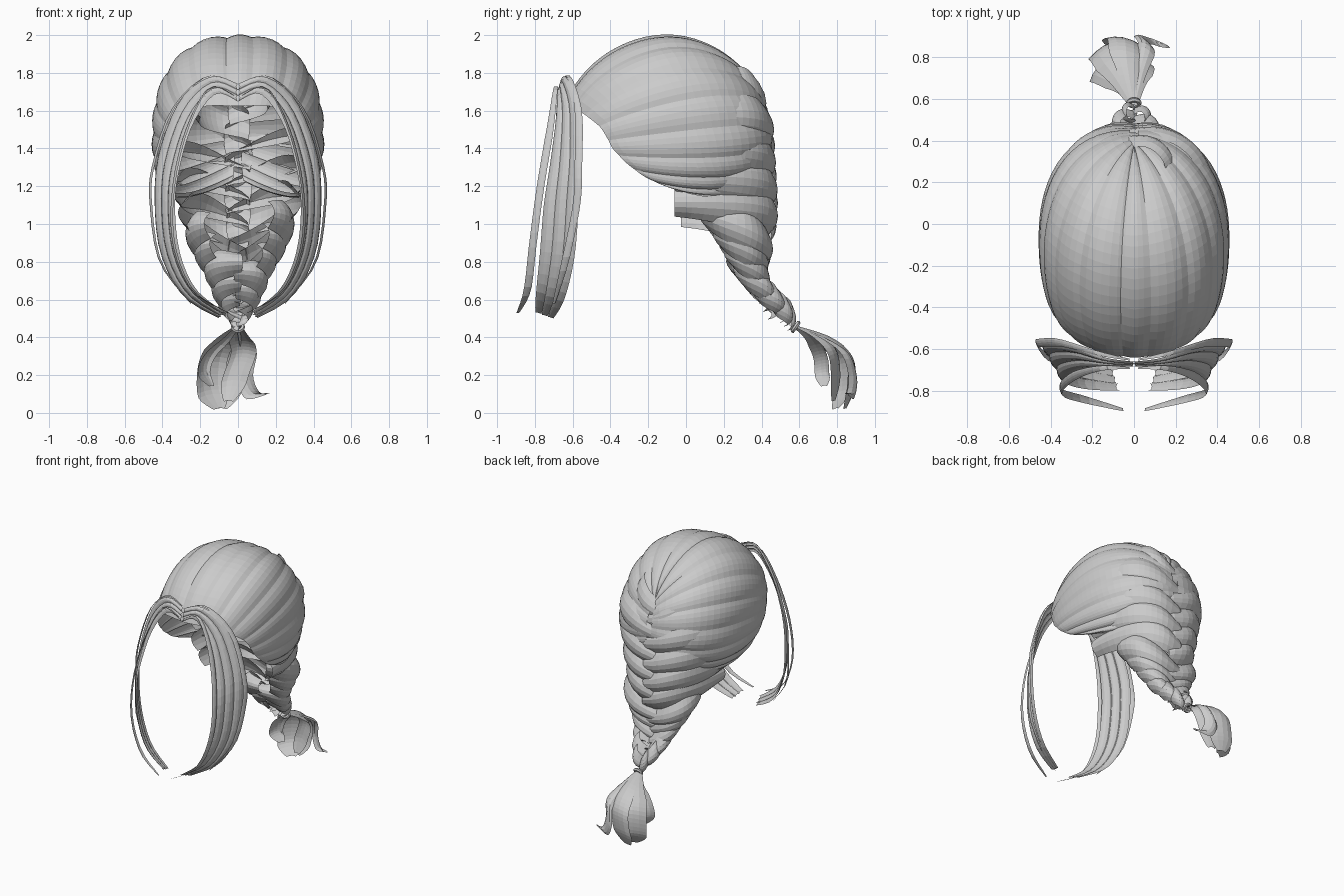
import bpy, math
from mathutils import Vector

if "Cube" in bpy.data.objects:
    bpy.data.objects.remove(bpy.data.objects["Cube"])


def spline(keys, t):
    """Catmull-Rom through keys, t in 0..1."""
    n = len(keys) - 1
    t = min(max(t, 0), 1) * n
    i = min(int(t), n - 1)
    f = t - i
    a, b, c, d = (Vector(keys[min(max(j, 0), n)]) for j in (i - 1, i, i + 1, i + 2))
    return 0.5 * (2 * b + (c - a) * f + (2 * a - 5 * b + 4 * c - d) * f ** 2
                  + (3 * b - a - 3 * c + d) * f ** 3)


def sheet(name, fn, nu, nv, s=1):
    """Quad sheet from fn(u, v), mirrored in x when s is -1."""
    verts, faces = [], []
    for i in range(nu + 1):
        for j in range(nv + 1):
            p = fn(i / nu, j / nv)
            verts.append((p[0] * s, p[1], p[2]))
    m = nv + 1
    for i in range(nu):
        for j in range(nv):
            q = [i * m + j, i * m + j + 1, (i + 1) * m + j + 1, (i + 1) * m + j]
            faces.append(q if s > 0 else q[::-1])
    me = bpy.data.meshes.new(name)
    me.from_pydata(verts, [], faces)
    ob = bpy.data.objects.new(name, me)
    bpy.context.collection.objects.link(ob)
    return ob


def arch(v):
    return 1 - (2 * v - 1) ** 2


# Swept-back cap: strands lie on a super-ellipsoid from hairline to braid
C = Vector((0, -0.1, 1.45))
HAIRLINE = [(0, -.63, 1.62), (.22, -.58, 1.61), (.38, -.47, 1.52),
            (.39, -.36, 1.38), (.36, -.2, 1.27), (.34, -.03, 1.2)]
GATHER = [(0, .39, 1.74), (.01, .41, 1.70), (.02, .45, 1.6),
          (.02, .46, 1.45), (.02, .46, 1.33), (.03, .45, 1.2)]


def shell_radius(d):
    c = .53 if d.z > 0 else .45
    b = .57 if d.y < 0 else .55
    q = 1.9
    yz = abs(d.y / b) ** q + abs(d.z / c) ** q
    return (abs(d.x / .435) ** 2.4 + yz ** (2.4 / q)) ** (-1 / 2.4)


def cap_dir(keys, t):
    d = (spline(keys, abs(t)) - C).normalized()
    if t < 0:
        d.x = -d.x
    return d


CAP = 9
for s in (1, -1):
    for k in range(CAP + (s > 0)):
        def cap(u, v):
            t = (k + v * 1.2 - .1 - .5 * s) / CAP     # middle strand crosses x = 0
            d = cap_dir(HAIRLINE, t).slerp(cap_dir(GATHER, t), u)
            lift = (.018 * arch(v) + .012 * v) * (.3 + .7 * abs(math.sin(math.pi * u)) ** .5)
            return C + d * (shell_radius(d) + lift)
        sheet("cap_strand", cap, 24, 6, s)

# Braid: overlapping lobes wrap from each side to the back centre line
#        height, half width, front y, back y
LEVELS = [(1.66, .29, .15, .445), (1.5, .40, .06, .475), (1.32, .40, -.02, .485),
          (1.17, .37, -.06, .495), (1.03, .33, -.06, .495), (.92, .29, .06, .465),
          (.82, .245, .14, .44), (.72, .185, .20, .46), (.62, .145, .28, .51),
          (.54, .11, .38, .56), (.49, .06, .48, .59)]


def level(t):
    n = len(LEVELS) - 1
    x = min(max(t, 0), 1) * n
    i = min(int(x), n - 1)
    return [p + (q - p) * (x - i) for p, q in zip(LEVELS[i], LEVELS[i + 1])]


LOBES = 11
for s in (1, -1):
    for k in range(LOBES):
        z, w, yf, yb = level((k + (.5 if s < 0 else 0)) / (LOBES - .5))
        ring = z < .95                       # lower braid wraps round the front
        yc = (yf + yb) / 2 if ring else yf
        a0 = -95 if z < .74 else -55 if ring else 0
        h = .13 + .12 * min(1, max(0, (z - .45) / .6))
        drop = .12 if z > .6 else .07

        def lobe(u, v):
            a = math.radians(a0 + (98 - a0) * u)
            ca, sa = math.cos(a), math.sin(a)
            sx = math.copysign(abs(ca) ** .8, ca)
            sy = math.copysign(abs(sa) ** .8, sa)
            pinch = max(0, (u - .75) / .25) ** 2
            edge = (1 - arch(v)) * min(.055, w * .38) + .03 * pinch
            if k == 0:
                edge += .09 * (1 - u)
            tall = h * (.45 + .55 * math.sin(math.pi * (.1 + .8 * u)))
            x = (w - edge) * sx
            y = yc + (yb - yc - edge) * sy
            lean = -.3 * (y - yc) if ring else 0
            return x, y, z + .06 + lean - drop * u ** 3 + (v - .5) * tall
        sheet("braid_lobe", lobe, 16, 6, s)

# Face-framing locks: a wide ribbon split into strands, plus loose wisps
OUTER = [(0, -.66, 1.74), (.14, -.64, 1.78), (.3, -.58, 1.66), (.41, -.56, 1.4),
         (.44, -.57, 1.15), (.41, -.59, .85), (.29, -.64, .62), (.10, -.70, .5)]
INNER = [(0, -.68, 1.65), (.12, -.68, 1.69), (.24, -.69, 1.53), (.31, -.72, 1.3),
         (.335, -.75, 1.1), (.31, -.77, .85), (.22, -.79, .65), (.05, -.80, .52)]


def strand(name, pts, side, out, width, bulge, s=1):
    side, out = Vector(side), Vector(out)

    def fn(u, v):
        w = width * min(1, .2 + 2.2 * u) * min(1, .35 + 4 * (1 - u))
        return spline(pts, u) + side * (v - .5) * w + out * arch(v) * bulge * w / width
    return sheet(name, fn, 22, 4, s)


for s in (1, -1):
    for k in range(3):
        def lock(u, v):
            taper = min(1, .8 + 4 * (1 - u))
            m = (k + .5 + (v - .5) * 1.1 * taper) / 3
            p = spline(OUTER, u * (1 - .01 * k)).lerp(spline(INNER, u * (1 - .01 * k)), m)
            return p + Vector((.7, -.5, .3)) * .014 * arch(v)
        sheet("front_lock", lock, 26, 4, s)
    strand("front_wisp", [(.02, -.69, 1.68), (.15, -.69, 1.72), (.27, -.72, 1.5),
                          (.34, -.77, 1.2), (.34, -.81, .9), (.24, -.84, .65),
                          (.05, -.89, .53)], (.3, 1, 0), (1, 0, 0), .04, .006, s)
    strand("side_wisp", [(.02, -.65, 1.75), (.17, -.62, 1.78), (.35, -.57, 1.6),
                         (.45, -.57, 1.3), (.46, -.58, 1.1), (.41, -.64, .8),
                         (.25, -.7, .58)], (.3, 1, 0), (1, 0, 0), .04, .006, s)

# Hair tie
bpy.ops.mesh.primitive_torus_add(location=(0, .58, .455), rotation=(math.radians(55), 0, 0),
                                 major_radius=.025, minor_radius=.012,
                                 major_segments=16, minor_segments=6)
bpy.context.object.name = "hair_tie"

# Loose tail below the tie
R = (0, .57, .46)
TAIL = [
    ([R, (-.07, .72, .39), (-.13, .82, .28), (-.14, .83, .12), (-.10, .79, .02)], (.9, .5, .1), .17),
    ([R, (-.03, .75, .39), (-.04, .86, .28), (-.06, .87, .14), (-.09, .84, .02)], (1, -.2, 0), .17),
    ([R, (.03, .72, .39), (.06, .84, .30), (.04, .88, .18), (.08, .87, .09), (.16, .85, .10)],
     (.8, -.4, .3), .10),
    ([R, (-.06, .66, .39), (-.15, .71, .30), (-.18, .72, .21), (-.14, .73, .14)], (.6, .7, 0), .11),
    ([R, (.01, .69, .40), (.03, .77, .32), (-.01, .79, .2), (-.05, .78, .06)], (.9, -.3, 0), .15),
]
for pts, side, w in TAIL:
    strand("tail_strand", pts, side, (-.1, .7, .5), w, .03)
